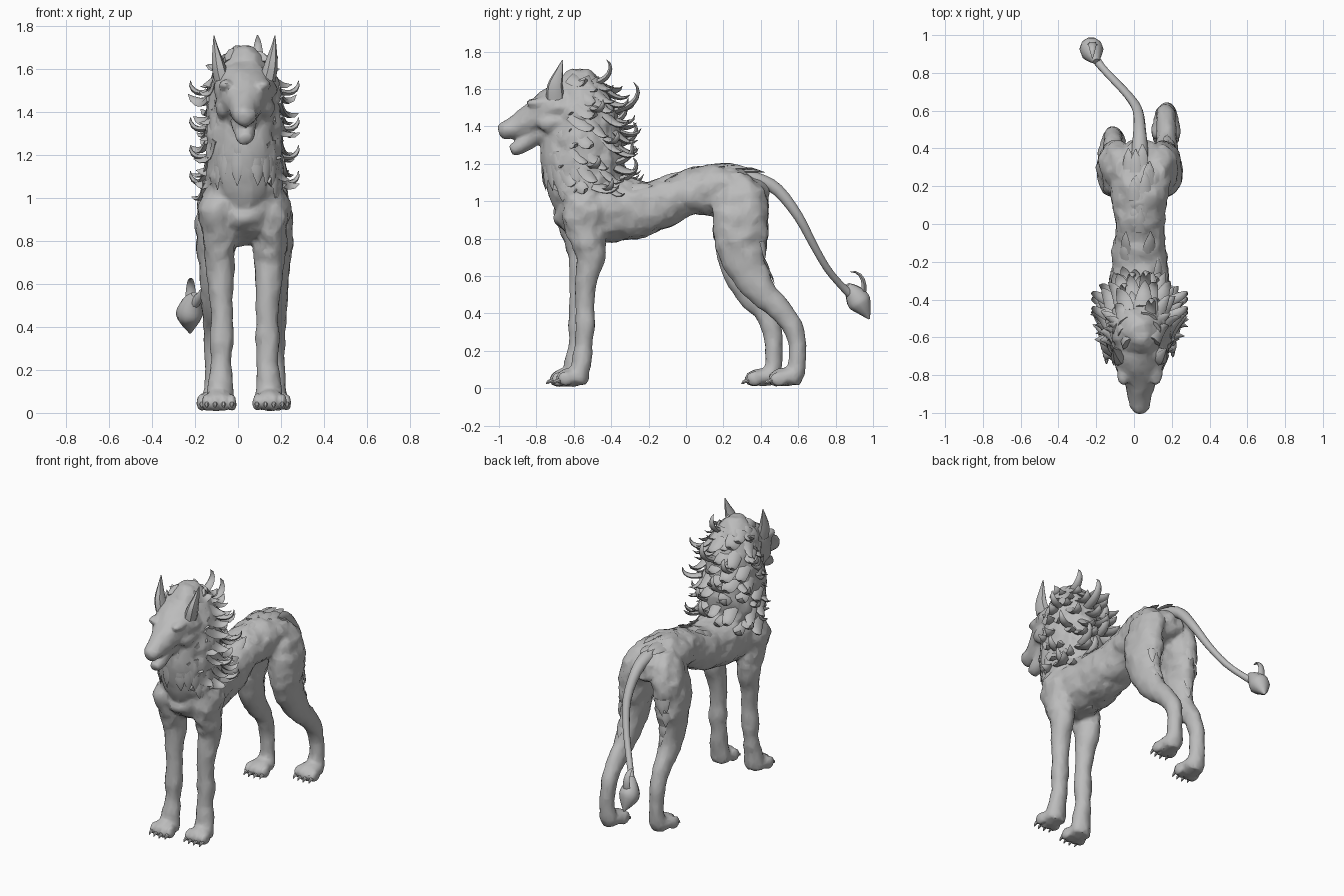
import bpy, bmesh, math, random
from mathutils import Vector, Matrix, noise

if "Cube" in bpy.data.objects:
    bpy.data.objects.remove(bpy.data.objects["Cube"])

random.seed(11)
CX = 0.03                      # body midline
X, Z = Vector((1, 0, 0)), Vector((0, 0, 1))
fur = bpy.data.materials.new("grey_stone")
fur.diffuse_color = (0.5, 0.5, 0.5, 1)
fur.use_nodes = True
fur.node_tree.nodes["Principled BSDF"].inputs["Base Color"].default_value = fur.diffuse_color


def sample(rows, u):
    """Catmull-Rom point on rows of (x, y, z, half width, half depth)."""
    n = len(rows)
    i = min(int(u), n - 2)
    t = u - i
    a, b, c, d = (rows[max(0, min(n - 1, i + k))] for k in (-1, 0, 1, 2))
    return [0.5 * (2 * q + (r - p) * t + (2 * p - 5 * q + 4 * r - s) * t * t
                   + (3 * q - p - 3 * r + s) * t ** 3) for p, q, r, s in zip(a, b, c, d)]


def frame(rows, u, ref):
    e = 0.05
    p0 = Vector(sample(rows, max(0, u - e))[:3])
    p1 = Vector(sample(rows, min(len(rows) - 1, u + e))[:3])
    t = (p1 - p0).normalized()
    side = (ref - t * ref.dot(t)).normalized()
    return t, side, t.cross(side)


def loft(bm, rows, sides=14, sub=3, ref=X):
    """Smooth closed tube of elliptical rings."""
    rings = []
    for k in range((len(rows) - 1) * sub + 1):
        x, y, z, rw, rd = sample(rows, k / sub)
        t, s, n = frame(rows, k / sub, ref)
        rings.append([bm.verts.new(Vector((x, y, z)) + s * math.cos(a) * max(rw, .001)
                                   + n * math.sin(a) * max(rd, .001))
                      for a in (math.tau * j / sides for j in range(sides))])
    for r0, r1 in zip(rings, rings[1:]):
        for j in range(sides):
            k = (j + 1) % sides
            bm.faces.new((r0[j], r0[k], r1[k], r1[j]))
    bm.faces.new(rings[0][::-1])
    bm.faces.new(rings[-1])


def ball(bm, c, r):
    bmesh.ops.create_uvsphere(bm, u_segments=10, v_segments=7, radius=1,
                              matrix=Matrix.Translation(c) @ Matrix.Diagonal((*r, 1)))


def lock(bm, p, d, up, length, radius, turn, flat=0.45, steps=5):
    """Pointed lock of hair that leaves along d and curls towards up."""
    d = d.normalized()
    up = (up - d * up.dot(d)).normalized()
    rows, pos = [], Vector(p)
    for k in range(steps + 1):
        s = k / steps
        r = radius * (1 - s) ** 0.8 * (0.75 + 0.6 * s) + 0.002
        rows.append((*pos, r, r * flat))
        pos = pos + (d * math.cos(turn * s * s) + up * math.sin(turn * s * s)) * length / steps
    loft(bm, rows, sides=6, sub=1, ref=d.cross(up))


def finish(name, bm, angle=50):
    bmesh.ops.recalc_face_normals(bm, faces=bm.faces)
    me = bpy.data.meshes.new(name)
    bm.to_mesh(me)
    bm.free()
    me.materials.append(fur)
    ob = bpy.data.objects.new(name, me)
    bpy.context.collection.objects.link(ob)
    bpy.ops.object.select_all(action='DESELECT')
    ob.select_set(True)
    bpy.context.view_layer.objects.active = ob
    bpy.ops.object.shade_smooth_by_angle(angle=math.radians(angle))
    return ob


def mid(rows):
    return [(CX, *r) for r in rows]


# Torso and neck
torso = mid([(-.685, .995, .07, .09), (-.63, .985, .13, .145), (-.54, .97, .18, .185),
             (-.4, .96, .172, .182), (-.2, .965, .15, .145), (0, 1.04, .13, .117),
             (.15, 1.06, .152, .137), (.28, 1.05, .167, .125), (.38, 1.04, .12, .09),
             (.44, 1.04, .05, .05)])
neck = mid([(-.53, .92, .14, .15), (-.545, 1.05, .182, .19), (-.55, 1.18, .18, .222),
            (-.56, 1.32, .175, .215), (-.555, 1.46, .172, .185), (-.565, 1.58, .145, .15),
            (-.57, 1.66, .10, .10), (-.57, 1.705, .05, .045)])
bm = bmesh.new()
loft(bm, torso, sides=18)
loft(bm, neck, sides=18)

# Head with brow, cheeks, nose and lower jaw
loft(bm, mid([(-.56, 1.50, .12, .13), (-.67, 1.505, .145, .13), (-.77, 1.465, .12, .10),
              (-.86, 1.42, .074, .078), (-.94, 1.388, .056, .054), (-.98, 1.378, .044, .044),
              (-1.0, 1.372, .026, .026)]))
loft(bm, mid([(-.66, 1.39, .09, .07), (-.79, 1.36, .064, .055),
              (-.88, 1.30, .048, .042), (-.935, 1.272, .032, .028)]))
for s in (-1, 1):
    ball(bm, (CX + s * .085, -.78, 1.525), (.035, .075, .025))
    ball(bm, (CX + s * .095, -.71, 1.42), (.045, .09, .055))
    ball(bm, (CX + s * .03, -.96, 1.395), (.025, .03, .025))

# Legs and paws; the left pair stands further forward
claws, hinds = bmesh.new(), []
for s in (-1, 1):
    dy = 0 if s > 0 else -.035
    front = [(.10, -.53, 1.06, .07, .10), (.125, -.54, .95, .088, .125), (.12, -.535, .83, .08, .105),
             (.115, -.51, .71, .07, .082), (.11, -.53, .59, .06, .06), (.105, -.54, .45, .05, .05),
             (.108, -.54, .35, .058, .053), (.108, -.545, .25, .05, .046), (.112, -.56, .14, .057, .052),
             (.115, -.57, .07, .066, .05), (.115, -.575, .025, .06, .045)]
    loft(bm, [(CX + s * x, y + dy, z, a, b) for x, y, z, a, b in front])
    bend = .125 if s < 0 else 0
    hind = [(.07, .27, 1.13, .06, .08), (.105, .285, 1.03, .09, .138), (.13, .29, .91, .092, .15),
            (.137, .29, .78, .086, .138), (.14, .322, .65, .072, .108), (.14, .40, .52, .06, .08),
            (.14, .505, .42, .05, .062), (.14, .567, .34, .047, .054), (.14, .595, .22, .045, .046),
            (.14, .592, .11, .053, .05), (.14, .575, .06, .06, .05), (.14, .565, .025, .05, .045)]
    hinds.append([(CX + s * x, y - bend * min(1, max(0, (.75 - z) / .45)), z, a, b)
                  for x, y, z, a, b in hind])
    loft(bm, hinds[-1])
    # Paws with four toes and claws
    for px, py in ((.117, -.60 + dy), (.14, .535 - bend)):
        cx = CX + s * px
        ball(bm, (cx, py, .06), (.07, .085, .05))
        for k in (-1.5, -.5, .5, 1.5):
            tx, ty = cx + k * .039, py - .055 + abs(k) * .008
            ball(bm, (tx, ty, .05), (.021, .045, .04))
            lock(claws, (tx, ty - .025, .045), Vector((0, -1, -.3)), -Z,
                 .045, .013, 1.3, flat=1, steps=3)
finish("claws", claws)

# Fuse the body, then carve muscle and fur facets into it
body = finish("body", bm)
remesh = body.modifiers.new("fuse", 'REMESH')
remesh.mode, remesh.voxel_size = 'VOXEL', .011
soft = body.modifiers.new("soften", 'SMOOTH')
soft.factor, soft.iterations = .5, 2
fused = bpy.data.meshes.new_from_object(body.evaluated_get(bpy.context.evaluated_depsgraph_get()))
body.modifiers.clear()
body.data = fused
shifts = []
for v in fused.vertices:
    p = v.co
    amp = .016 if p.z > .75 and -.7 < p.y < .45 else .007
    shifts.append(v.normal * (amp * noise.noise(p * 11) + amp * .5 * noise.noise(p * 25) + .001))
for v, d in zip(fused.vertices, shifts):
    v.co += d
cut = body.modifiers.new("facets", 'DECIMATE')
cut.ratio = .2
faceted = bpy.data.meshes.new_from_object(body.evaluated_get(bpy.context.evaluated_depsgraph_get()))
body.modifiers.clear()
body.data = faceted
bpy.context.view_layer.objects.active = body
bpy.ops.object.shade_smooth_by_angle(angle=math.radians(50))
if not faceted.materials:
    faceted.materials.append(fur)

# Pointed ears, swept back
bm = bmesh.new()
for s in (-1, 1):
    loft(bm, [(CX + s * .105, -.70, 1.55, .04, .05), (CX + s * .122, -.70, 1.615, .033, .043),
              (CX + s * .134, -.68, 1.685, .017, .024), (CX + s * .142, -.66, 1.755, .002, .003)], sides=7)
finish("ears", bm)

# Tail and its pear-shaped tuft
bm = bmesh.new()
loft(bm, [(CX, .25, 1.13, .05, .05), (CX, .38, 1.115, .045, .04), (.03, .49, 1.06, .034, .034),
          (.02, .60, .92, .027, .027), (-.03, .68, .77, .022, .022), (-.10, .755, .64, .02, .02),
          (-.17, .83, .55, .02, .02), (-.21, .885, .50, .026, .026)], sides=10)
finish("tail", bm)
bm = bmesh.new()
loft(bm, [(-.20, .86, .55, .018, .018), (-.215, .895, .51, .048, .05), (-.225, .925, .465, .063, .066),
          (-.225, .95, .425, .048, .045), (-.222, .98, .37, .004, .004)], sides=10)
lock(bm, (-.22, .94, .47), Vector((0, .22, 1)), Vector((0, -1, .1)), .20, .034, 2.4, flat=.6, steps=7)
finish("tail_tuft", bm)

# Mane: tiers of broad locks lying close to the neck, with curled tips
bm = bmesh.new()
for tier in range(8):
    u = 1.4 + tier * .64
    x, y, z, rw, rd = sample(neck, u)
    count = 9 if tier < 6 else 7
    for k in range(count):
        a = math.radians(-50 + 280 * (k + .5 * (tier % 2)) / (count - .5)) + random.uniform(-.12, .12)
        out = Vector((math.cos(a), math.sin(a), 0))
        p = Vector((x + out.x * rw * .9, y + out.y * rd * .9, z + random.uniform(-.02, .02)))
        back = max(0, out.y)
        d = Vector((out.x * .2, .45 + back * .2, random.uniform(-1, -.2)))
        up = out * .8 + Vector((0, .3, random.uniform(-.1, .9)))
        lock(bm, p, d, up, random.uniform(.13, .19), random.uniform(.045, .065),
             random.uniform(1.6, 2.8), flat=.4, steps=6)
# Large hooks that stand clear of the outline
for x, y, z, length in ((.08, -.53, 1.62, .22), (.05, -.40, 1.48, .25), (-.02, -.38, 1.30, .2),
                        (.07, -.38, 1.11, .2), (-.06, -.42, 1.42, .17), (.10, -.40, 1.20, .2)):
    lock(bm, (x, y, z), Vector((.1, 1, .25)), Z, length, .042, 2.6, flat=.6, steps=8)
for s in (-1, 1):
    for y, z in ((-.5, 1.50), (-.42, 1.33), (-.52, 1.2), (-.45, 1.08)):
        lock(bm, (CX + s * .14, y, z), Vector((s, .5, -.3)), Z, .16, .035, 2.4, flat=.6, steps=7)
finish("mane", bm, 60)


def flakes(name, rows, count, u0, u1, a0, a1, length, radius, lift, along=1):
    """Scatter flat pointed fur flakes that lie along a lofted part."""
    bm = bmesh.new()
    for _ in range(count):
        a = math.radians(random.uniform(a0, a1))
        u = random.uniform(u0, u1)
        x, y, z, rw, rd = sample(rows, u)
        t, s, n = frame(rows, u, X)
        out = (s * math.cos(a) * rd + n * math.sin(a) * rw).normalized()
        p = Vector((x, y, z)) + (s * math.cos(a) * rw + n * math.sin(a) * rd) * .95
        lock(bm, p, t * along + out * lift, -out, length * random.uniform(.7, 1.2),
             radius, .5, flat=.3, steps=3)
    finish(name, bm, 60)


# Torso path runs backwards, so its upward side is at -90 degrees
flakes("back_fur", torso, 18, 3.5, 7.2, -130, -50, .11, .04, .14)
flakes("belly_fur", torso, 12, 1.2, 4, 30, 150, .09, .03, .06)
flakes("chest_ruff", neck, 26, 1.2, 3.6, 190, 350, .13, .04, .10, along=-1)
for side, rows in zip(("left", "right"), hinds):
    flakes("thigh_fur_" + side, rows, 8, 2, 4.5, 240, 300, .09, .03, .08)
